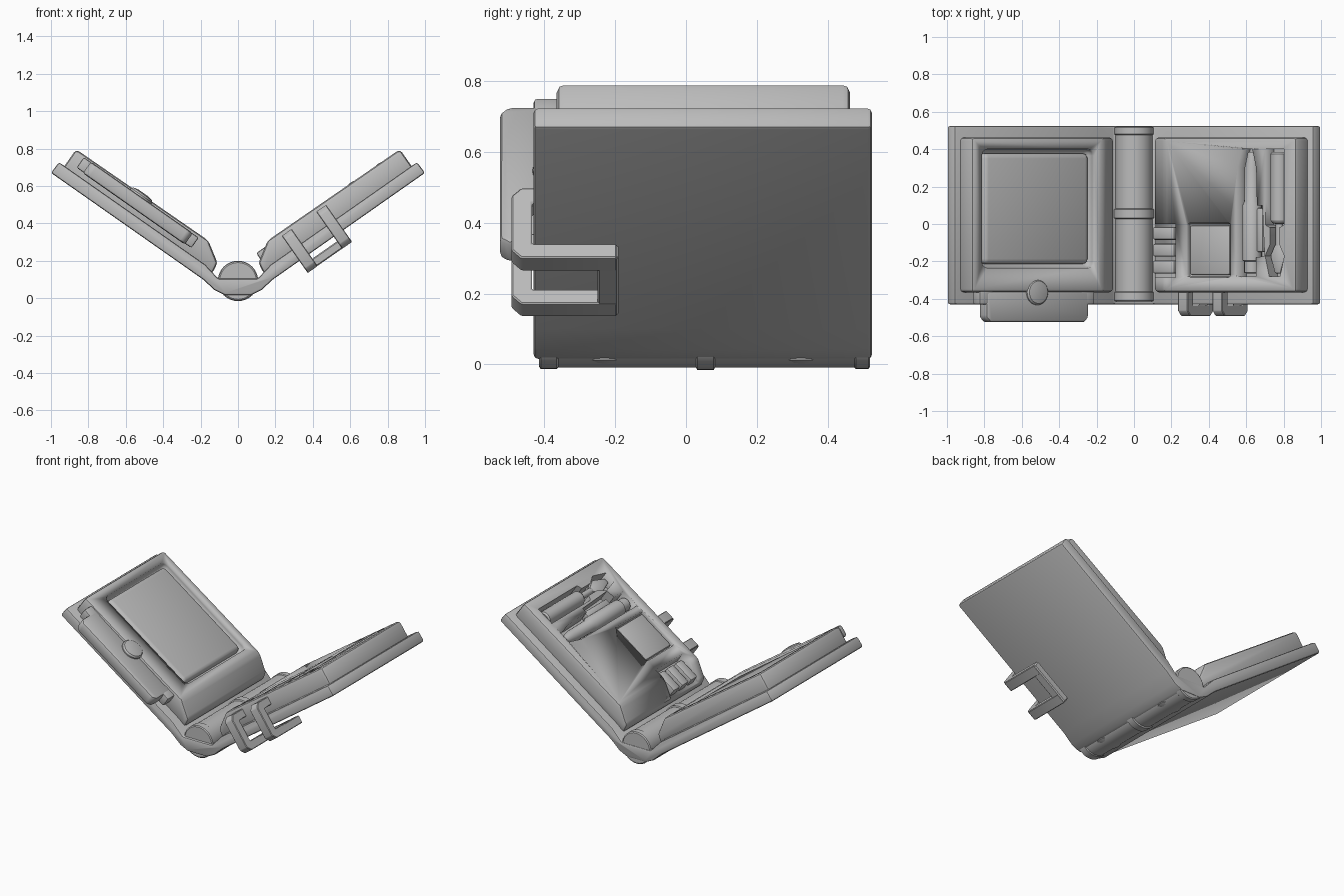
import bpy, bmesh, math
from mathutils import Matrix, Vector

cube = bpy.data.objects.get("Cube")
if cube:
    bpy.data.objects.remove(cube, do_unlink=True)

grey = bpy.data.materials.new("plain grey")
grey.use_nodes = True
colour = (0.5, 0.5, 0.5, 1)
grey.diffuse_color = colour
grey.node_tree.nodes["Principled BSDF"].inputs["Base Color"].default_value = colour

# Panel frames: local axes are (along the panel, y, out of the inner face)
ANGLE = math.radians(35)


def panel_frame(side):
    c, s = math.cos(ANGLE), math.sin(ANGLE)
    return Matrix(((side * c, 0, -side * s, side * 0.176),
                   (0, 1, 0, 0), (s, 0, c, 0.18), (0, 0, 0, 1)))


WORLD, LEFT, RIGHT = Matrix.Identity(4), panel_frame(1), panel_frame(-1)


def finish(name, bm, frame, bevel=0.0, segments=2):
    bmesh.ops.transform(bm, matrix=frame, verts=bm.verts)
    bmesh.ops.recalc_face_normals(bm, faces=bm.faces)
    mesh = bpy.data.meshes.new(name)
    bm.to_mesh(mesh)
    bm.free()
    mesh.materials.append(grey)
    ob = bpy.data.objects.new(name, mesh)
    bpy.context.collection.objects.link(ob)
    bpy.ops.object.select_all(action="DESELECT")
    bpy.context.view_layer.objects.active = ob
    ob.select_set(True)
    if bevel:
        mod = ob.modifiers.new("bevel", "BEVEL")
        mod.width, mod.segments, mod.limit_method = bevel, segments, "ANGLE"
        mod.angle_limit = math.radians(25)
        bpy.ops.object.modifier_apply(modifier=mod.name)
    bpy.ops.object.shade_smooth_by_angle(angle=math.radians(32))
    return ob


def prism(name, frame, outline, lo, hi, plan=False, bevel=0.0, segments=2):
    """Extrude a section along y, or a plan outline along the panel normal."""
    bm = bmesh.new()
    put = (lambda a, b, t: (a, b, t)) if plan else (lambda a, b, t: (a, t, b))
    face = bm.faces.new([bm.verts.new(put(a, b, lo)) for a, b in outline])
    ext = bmesh.ops.extrude_face_region(bm, geom=[face])["geom"]
    move = Vector(put(0, 0, hi - lo))
    bmesh.ops.translate(bm, vec=move, verts=[v for v in ext if isinstance(v, bmesh.types.BMVert)])
    return finish(name, bm, frame, bevel, segments)


def box(name, frame, s, y, h, bevel=0.0, segments=2):
    outline = [(s[0], y[0]), (s[1], y[0]), (s[1], y[1]), (s[0], y[1])]
    return prism(name, frame, outline, h[0], h[1], True, bevel, segments)


def turned(name, frame, centre, profile, axis="y", sides=32):
    """Lathe (radius, position) pairs about y or about the normal."""
    bm = bmesh.new()
    rings = []
    for r, t in profile:
        ring = []
        for i in range(sides):
            a = math.tau * i / sides
            u, v = centre[0] + r * math.cos(a), centre[1] + r * math.sin(a)
            ring.append(bm.verts.new((u, t, v) if axis == "y" else (u, v, t)))
        rings.append(ring)
    for a, b in zip(rings, rings[1:]):
        for i in range(sides):
            j = (i + 1) % sides
            bm.faces.new((a[i], a[j], b[j], b[i]))
    bm.faces.new(rings[0])
    bm.faces.new(rings[-1])
    return finish(name, bm, frame)


def carve(target, cutter):
    cutter.hide_render = True
    mod = target.modifiers.new("recess", "BOOLEAN")
    mod.operation, mod.object, mod.solver = "DIFFERENCE", cutter, "EXACT"
    bpy.context.view_layer.objects.active = target
    bpy.ops.object.modifier_apply(modifier=mod.name)
    bpy.data.objects.remove(cutter, do_unlink=True)


# Folded outer cover
half = [(0.07, 0.016), (0.125, 0.043), (0.187, 0.1), (1.0, 0.67), (0.957, 0.727),
        (0.176, 0.18), (0.105, 0.104)]
cover = half + [(-x, z) for x, z in reversed(half)]
prism("cover", WORLD, cover, -0.43, 0.525, bevel=0.012)

# Spine barrel with end caps and a middle collar
turned("spine_barrel", WORLD, (0, 0.092),
       [(0.098, -0.415), (0.105, -0.41), (0.105, -0.365), (0.1, -0.36), (0.1, 0.475),
        (0.105, 0.48), (0.105, 0.515), (0.098, 0.52)])
turned("spine_collar", WORLD, (0, 0.092), [(0.1, 0.028), (0.108, 0.032), (0.108, 0.078), (0.1, 0.082)])

# Domed feet under the spine
for label, y in (("front", -0.23), ("back", 0.325)):
    turned(label + "_foot", WORLD, (0, y), [(0.072, 0.03), (0.07, 0.012), (0.05, 0.004), (0.025, 0)], "z")

# Raised bodies on both panels
section = [(-0.06, -0.02), (-0.05, 0.045), (0.06, 0.115), (0.918, 0.109), (0.918, -0.02)]
screen_body = prism("screen_body", RIGHT, section, -0.365, 0.463, bevel=0.02)
tool_body = prism("tool_body", LEFT, section, -0.365, 0.463, bevel=0.02)

# Screen in its recess
carve(screen_body, box("screen_cutter", RIGHT, (0.125, 0.855), (-0.235, 0.4), (0.06, 0.2), 0.035, 3))
box("screen", RIGHT, (0.148, 0.835), (-0.214, 0.378), (0.03, 0.104), 0.028, 3)

# Front handle with two end mounts and a round button
handle = [(0.15, -0.36), (0.15, -0.5), (0.17, -0.525), (0.79, -0.525), (0.815, -0.5), (0.815, -0.36)]
prism("handle_bar", RIGHT, handle, 0.025, 0.1, True, bevel=0.014)
for label, s in (("lower", 0.11), ("upper", 0.77)):
    box(label + "_handle_mount", RIGHT, (s, s + 0.09), (-0.43, -0.34), (0.03, 0.098), 0.01)
turned("handle_button", RIGHT, (0.49, -0.365),
       [(0.068, 0.03), (0.068, 0.108), (0.06, 0.118), (0.03, 0.124)], "z")

# Square pad flush in its recess
carve(tool_body, box("pad_cutter", LEFT, (0.21, 0.495), (-0.285, 0.005), (0.085, 0.2), 0.015))
box("square_pad", LEFT, (0.222, 0.483), (-0.272, -0.008), (0.07, 0.106), 0.01)

# Row of small blocks at the spine edge
carve(tool_body, box("block_cutter", LEFT, (-0.2, 0.135), (-0.285, 0.0), (0.04, 0.2)))
for i in range(3):
    y = -0.265 + i * 0.09
    box("edge_block_%d" % (i + 1), LEFT, (-0.03, 0.115), (y, y + 0.07), (0.02, 0.095), 0.012)

# Knife in its recess
pocket = [(0.565, 0.4), (0.635, 0.4), (0.66, 0.3), (0.665, 0.1), (0.7, 0.1), (0.715, -0.17),
          (0.66, -0.18), (0.66, -0.28), (0.54, -0.28), (0.54, 0.3)]
carve(tool_body, prism("knife_cutter", LEFT, pocket, 0.03, 0.2, True))
turned("knife", LEFT, (0.6, 0.063),
       [(0.025, -0.265), (0.042, -0.26), (0.042, -0.2), (0.052, -0.195), (0.052, 0.1),
        (0.042, 0.12), (0.04, 0.3), (0.022, 0.385)], sides=20)
box("knife_clip", LEFT, (0.64, 0.685), (-0.15, 0.085), (0.03, 0.085), 0.01)

# Screwdriver in its recess
side = [(0.06, 0.4), (0.06, -0.005), (0.03, -0.02), (0.03, -0.11), (0.062, -0.17), (0.035, -0.28)]
pocket = [(0.78 + w, y) for w, y in side] + [(0.78 - w, y) for w, y in reversed(side)]
carve(tool_body, prism("screwdriver_cutter", LEFT, pocket, 0.03, 0.2, True))
turned("screwdriver", LEFT, (0.78, 0.065),
       [(0.04, 0.385), (0.048, 0.375), (0.048, 0.02), (0.038, 0.005), (0.02, 0), (0.02, -0.13)], sides=20)
tip = [(-0.018, -0.11), (-0.048, -0.17), (-0.018, -0.265), (0.018, -0.265), (0.048, -0.17), (0.018, -0.11)]
prism("screwdriver_tip", LEFT, [(0.78 + w, y) for w, y in tip], 0.04, 0.085, True, bevel=0.008)

# Belt clip: two hooks round the front edge, joined under the cover
hook = [(-0.355, 0.092), (-0.465, 0.092), (-0.492, 0.065), (-0.492, -0.122), (-0.465, -0.15),
        (-0.195, -0.15), (-0.195, -0.1), (-0.435, -0.1), (-0.435, 0.04), (-0.355, 0.04)]
swap = Matrix(((0, 1, 0, 0), (1, 0, 0, 0), (0, 0, 1, 0), (0, 0, 0, 1)))
for label, s in (("lower", 0.135), ("upper", 0.36)):
    prism(label + "_clip_hook", LEFT @ swap, hook, s, s + 0.065, bevel=0.004, segments=1)
box("clip_crossbar", LEFT, (0.137, 0.423), (-0.25, -0.19), (-0.149, -0.101), 0.006, 1)
